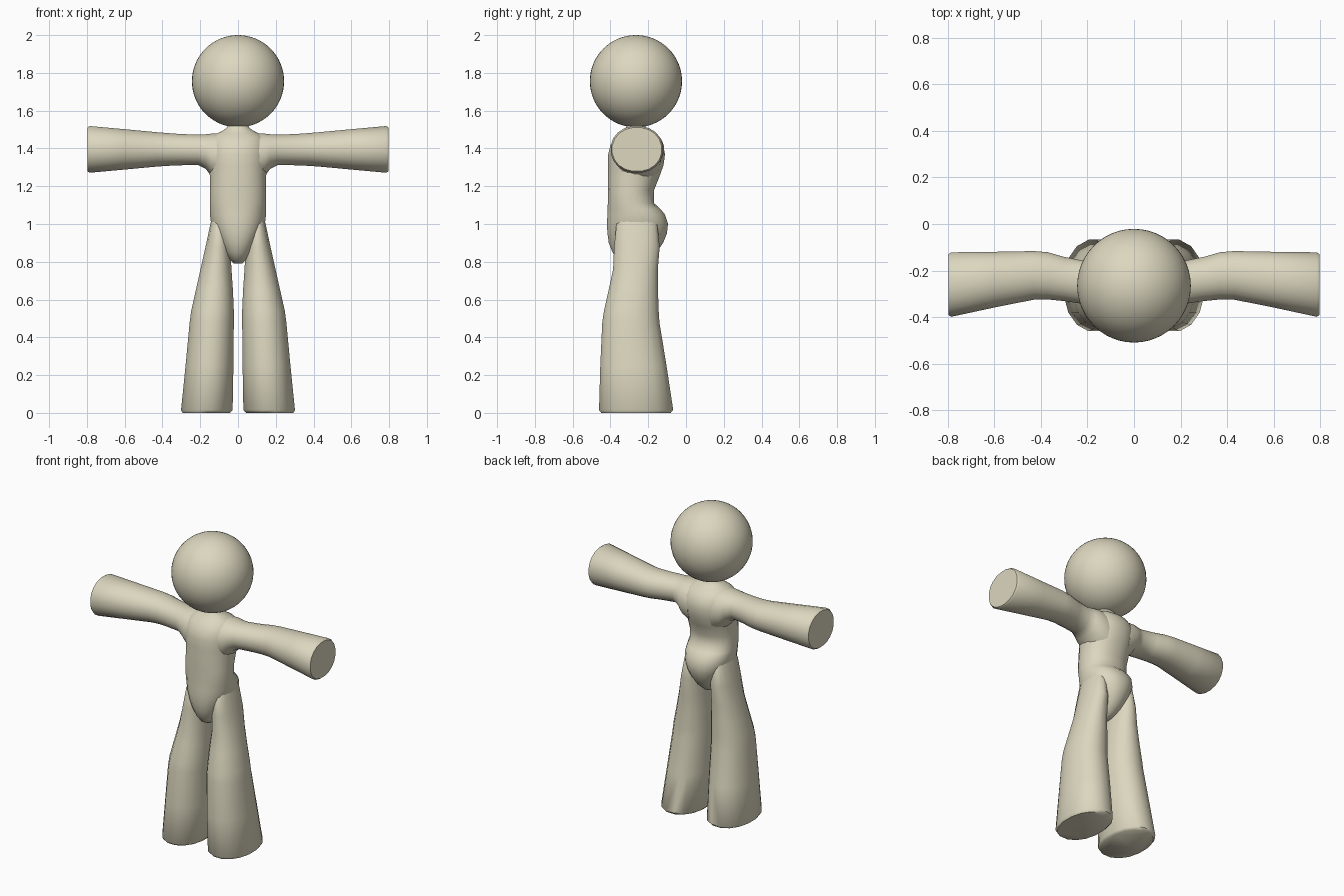
import bpy, bmesh, math
from mathutils import Vector

clay = bpy.data.materials.new("clay_beige")
clay.diffuse_color = (0.72, 0.68, 0.52, 1)


def finish(name, bm, angle=50):
    bmesh.ops.recalc_face_normals(bm, faces=bm.faces)
    me = bpy.data.meshes.new(name)
    bm.to_mesh(me)
    bm.free()
    ob = bpy.data.objects.new(name, me)
    bpy.context.collection.objects.link(ob)
    me.materials.append(clay)
    bpy.ops.object.select_all(action='DESELECT')
    ob.select_set(True)
    bpy.context.view_layer.objects.active = ob
    bpy.ops.object.shade_smooth_by_angle(angle=math.radians(angle))
    return ob


def loft(name, sections, place, sides=16, power=2.0):
    """Skin rounded sections: (position, a_min, a_max, b_min, b_max)."""
    bm = bmesh.new()
    rings = []
    for pos, a0, a1, b0, b1 in sections:
        ring = []
        for i in range(sides):
            t = 2 * math.pi * (i + 0.5) / sides
            c, s = math.cos(t), math.sin(t)
            u = math.copysign(abs(c) ** (2 / power), c)
            v = math.copysign(abs(s) ** (2 / power), s)
            ring.append(bm.verts.new(place(pos, (a0 + a1) / 2 + u * (a1 - a0) / 2,
                                           (b0 + b1) / 2 + v * (b1 - b0) / 2)))
        rings.append(ring)
    for r, q in zip(rings, rings[1:]):
        for i in range(sides):
            j = (i + 1) % sides
            bm.faces.new((r[i], r[j], q[j], q[i]))
    bm.faces.new(rings[0])
    bm.faces.new(rings[-1])
    return finish(name, bm)


# Head
bm = bmesh.new()
bmesh.ops.create_uvsphere(bm, u_segments=48, v_segments=32, radius=0.244)
bmesh.ops.translate(bm, verts=bm.verts, vec=Vector((0, -0.265, 1.756)))
finish("head", bm)

# Torso: crotch, hips with rounded seat, waist, chest, neck
torso = [(0.79, -0.02, 0.02, -0.32, -0.24), (0.81, -0.045, 0.045, -0.36, -0.20),
         (0.85, -0.075, 0.075, -0.39, -0.155), (0.90, -0.10, 0.10, -0.41, -0.12),
         (0.95, -0.125, 0.125, -0.417, -0.10), (1.0, -0.143, 0.143, -0.42, -0.094),
         (1.05, -0.15, 0.15, -0.417, -0.11), (1.08, -0.15, 0.15, -0.416, -0.135),
         (1.11, -0.15, 0.15, -0.415, -0.168), (1.18, -0.15, 0.15, -0.415, -0.168),
         (1.25, -0.15, 0.15, -0.415, -0.14), (1.31, -0.155, 0.155, -0.413, -0.118),
         (1.37, -0.16, 0.16, -0.413, -0.11), (1.42, -0.155, 0.155, -0.40, -0.12),
         (1.46, -0.14, 0.14, -0.37, -0.15), (1.48, -0.11, 0.11, -0.345, -0.18),
         (1.495, -0.08, 0.08, -0.33, -0.20), (1.51, -0.06, 0.06, -0.32, -0.21),
         (1.53, -0.05, 0.05, -0.31, -0.22)]
loft("torso", torso, lambda p, a, b: (a, b, p), 24, 2.2)

# Flared legs and arms, mirrored left and right
leg = [(0.0, 0.04, 0.295, -0.452, -0.078), (0.015, 0.026, 0.304, -0.464, -0.064),
       (0.25, 0.022, 0.28, -0.457, -0.10), (0.48, 0.02, 0.258, -0.446, -0.138),
       (0.54, 0.02, 0.25, -0.437, -0.142), (0.65, 0.025, 0.225, -0.412, -0.146),
       (0.76, 0.033, 0.20, -0.388, -0.147), (0.88, 0.04, 0.173, -0.383, -0.137),
       (1.0, 0.055, 0.147, -0.37, -0.15), (1.06, 0.08, 0.13, -0.32, -0.20)]
arm = [(0.08, -0.38, -0.13, 1.21, 1.482), (0.14, -0.37, -0.13, 1.25, 1.48),
       (0.17, -0.36, -0.145, 1.29, 1.476), (0.21, -0.345, -0.158, 1.311, 1.474),
       (0.30, -0.332, -0.14, 1.31, 1.477), (0.37, -0.325, -0.12, 1.307, 1.482),
       (0.43, -0.326, -0.115, 1.303, 1.487), (0.60, -0.36, -0.118, 1.287, 1.503),
       (0.785, -0.40, -0.12, 1.27, 1.52), (0.797, -0.392, -0.128, 1.278, 1.512)]
for side, s in (("left", 1), ("right", -1)):
    loft(side + "_leg", leg, lambda p, a, b: (s * a, b, p), 16, 2.15)
    loft(side + "_arm", arm, lambda p, a, b: (s * p, a, b), 20, 2.1)
